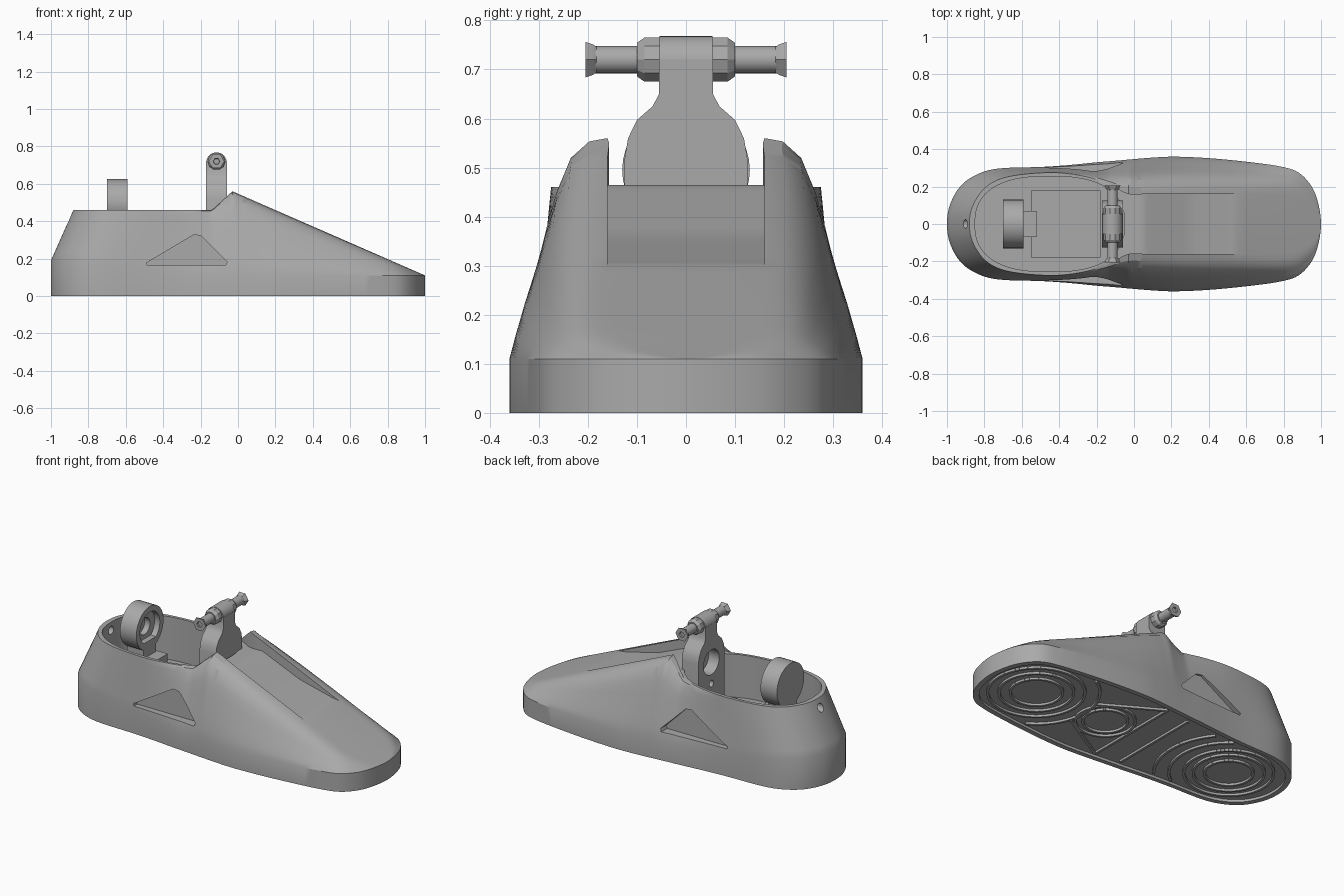
import bpy, bmesh, math
from mathutils import Vector

if "Cube" in bpy.data.objects:
    bpy.data.objects.remove(bpy.data.objects["Cube"])

grey = bpy.data.materials.new("plain grey")
grey.diffuse_color = (0.40, 0.40, 0.40, 1)
grey.use_nodes = True
grey.node_tree.nodes["Principled BSDF"].inputs["Base Color"].default_value = grey.diffuse_color


def finish(name, bm, smooth=True):
    bmesh.ops.remove_doubles(bm, verts=bm.verts, dist=1e-4)
    bmesh.ops.dissolve_degenerate(bm, edges=bm.edges, dist=1e-5)
    bmesh.ops.recalc_face_normals(bm, faces=bm.faces)
    me = bpy.data.meshes.new(name)
    bm.to_mesh(me)
    bm.free()
    me.materials.append(grey)
    ob = bpy.data.objects.new(name, me)
    bpy.context.collection.objects.link(ob)
    if smooth:
        soften(ob)
    return ob


def soften(ob):
    bpy.ops.object.select_all(action='DESELECT')
    ob.select_set(True)
    bpy.context.view_layer.objects.active = ob
    bpy.ops.object.shade_smooth_by_angle(angle=math.radians(28))


def place(axis, a, u, v):
    return {'X': (a, u, v), 'Y': (u, a, v), 'Z': (u, v, a)}[axis]


def prism(name, pts, axis, lo, hi, smooth=False):
    """Extrude a 2D outline along an axis."""
    bm = bmesh.new()
    a = [bm.verts.new(place(axis, lo, u, v)) for u, v in pts]
    b = [bm.verts.new(place(axis, hi, u, v)) for u, v in pts]
    bm.faces.new(a)
    bm.faces.new(b)
    n = len(pts)
    for i in range(n):
        bm.faces.new((a[i], a[(i + 1) % n], b[(i + 1) % n], b[i]))
    return finish(name, bm, smooth)


def box(name, x0, x1, y, z0, z1):
    return prism(name, [(x0, -y), (x1, -y), (x1, y), (x0, y)], 'Z', z0, z1)


def lathe(name, profile, axis, u, v, sides=32):
    """Turn (position, radius) pairs around an axis through u, v."""
    bm = bmesh.new()
    rings = []
    for a, r in profile:
        rings.append([bm.verts.new(place(axis, a, u + r * math.cos(t), v + r * math.sin(t)))
                      for t in (2 * math.pi * i / sides for i in range(sides))])
    for p, q in zip(rings, rings[1:]):
        for i in range(sides):
            j = (i + 1) % sides
            bm.faces.new((p[i], p[j], q[j], q[i]))
    bm.faces.new(rings[0])
    bm.faces.new(rings[-1])
    return finish(name, bm, True)


def cut(ob, cutter):
    m = ob.modifiers.new("cut", 'BOOLEAN')
    m.object, m.operation, m.solver = cutter, 'DIFFERENCE', 'EXACT'
    bpy.ops.object.select_all(action='DESELECT')
    bpy.context.view_layer.objects.active = ob
    ob.select_set(True)
    bpy.ops.object.modifier_apply(modifier=m.name)
    bpy.data.objects.remove(cutter)


def lerp_table(tab, x):
    if x <= tab[0][0]:
        return tab[0][1]
    for (a, p), (b, q) in zip(tab, tab[1:]):
        if x <= b:
            return p + (q - p) * (x - a) / (b - a)
    return tab[-1][1]


# Shell columns: base x, base y, base height, top x, top y, roundness
keys = [(-1, 0, .19, -.88, 0, 0), (-.985, .1, .19, -.865, .09, 0),
        (-.93, .2, .19, -.81, .18, 0), (-.84, .265, .185, -.73, .235, 0),
        (-.72, .297, .17, -.62, .262, 0), (-.5, .305, .14, -.45, .275, 0),
        (-.35, .315, .12, -.32, .265, .2), (-.2, .33, .11, -.2, .238, .4),
        (-.1, .338, .11, -.11, .2, .7), (0, .347, .11, -.03, .16, 1),
        (.1, .355, .11, .07, .16, 1), (.22, .36, .11, .22, .16, 1),
        (.4, .352, .11, .4, .16, 1), (.6, .333, .11, .6, .16, 1),
        (.78, .308, .11, .78, .158, 1), (.88, .275, .11, .88, .14, 1),
        (.95, .2, .11, .95, .09, 1), (.985, .11, .11, .985, .05, 1), (1, 0, .11, 1, 0, 1)]
flip = lambda k: (k[0], -k[1], k[2], k[3], -k[4], k[5])
ext = [flip(keys[1])] + keys + [flip(keys[-2])]
cols = []
for i in range(len(keys) - 1):
    p0, p1, p2, p3 = ext[i:i + 4]
    for s in range(5):
        t = s / 5
        cols.append([.5 * (2 * b + (c - a) * t + (2 * a - 5 * b + 4 * c - d) * t * t
                           + (3 * b - a - 3 * c + d) * t ** 3) for a, b, c, d in zip(p0, p1, p2, p3)])
cols.append(list(keys[-1]))

top_line = [(-.88, .46), (-.14, .46), (-.03, .56), (1, .11)]
slot_line = [(-1, .465), (.05, .465), (.30, .36), (.55, .30), (.56, .9), (1, .9)]
rise = [0, .15, .3, .45, .6, .76, .91, .985, 1]
dome = [1, .93, .85, .75, .66, .55, .4, .2, 0]


def column(k):
    xb, yb, zb, xt, yt, rnd = k
    zt = max(lerp_table(top_line, xt), zb)
    pts = [(xb * .97, yb * .92, .015), (xb * .97, yb * .92, 0), (xb, yb, 0)]
    for c, d in zip(rise, dome):
        a = (1 - c) + (d - (1 - c)) * min(max(rnd, 0), 1)
        pts.append((xb + (xt - xb) * c, yt + (yb - yt) * a, zb + (zt - zb) * c))
    pts.append((xt, yt, min(zt, lerp_table(slot_line, xt))))
    return pts


# Foot shell with recessed sole and instep slot
bm = bmesh.new()
sides = []
for sgn in (1, -1):
    grid = [[bm.verts.new((x, y * sgn, z)) for x, y, z in column(k)] for k in cols]
    sides.append(grid)
    for p, q in zip(grid, grid[1:]):
        for j in range(len(p) - 1):
            bm.faces.new((p[j], q[j], q[j + 1], p[j + 1]))
for i in range(len(cols) - 1):
    for j in (0, -1):
        bm.faces.new((sides[0][i][j], sides[0][i + 1][j], sides[1][i + 1][j], sides[1][i][j]))
shell = finish("foot_shell", bm, False)

# Ankle opening, side triangles and heel hole
oval = []
for i in range(64):
    c, s = math.cos(i * math.pi / 32), math.sin(i * math.pi / 32)
    oval.append((-.45 + .40 * math.copysign(abs(c) ** .8, c), .255 * math.copysign(abs(s) ** .8, s)))
cut(shell, prism("opening_cutter", oval, 'Z', .2, .7))
tri = [Vector(p) for p in ((-.51, .165), (-.04, .165), (-.215, .34))]
soft_tri = []
for i, p in enumerate(tri):
    for other in (tri[i - 1], tri[(i + 1) % 3]):
        soft_tri.append(tuple(p + (other - p).normalized() * .025))
for lo, hi in ((.272, .5), (-.5, -.272)):
    cut(shell, prism("triangle_cutter", soft_tri, 'Y', lo, hi))
cut(shell, lathe("heel_hole_cutter", [(-1.1, .024), (-.78, .024)], 'X', 0, .41, 16))
soften(shell)

# Inner floor plate and rear mount
box("floor_plate", -.55, -.18, .18, .195, .215)
box("rear_pedestal", -.70, -.59, .06, .195, .42)
block = box("rear_block", -.595, -.52, .07, .195, .33)
cut(block, lathe("block_hole_cutter", [(-.55, .022), (-.45, .022)], 'X', 0, .28, 16))
lathe("rear_drum", [(-.70, .13), (-.59, .13), (-.59, .095), (-.625, .095),
                    (-.625, .05), (-.66, .05)], 'X', 0, .495, 40)

# Ankle bracket with round socket at the back
half = [(.125, .195), (.125, .52), (.118, .56), (.1, .597), (.068, .625), (.055, .65), (.055, .72)]
bracket = prism("ankle_bracket", half + [(-y, z) for y, z in reversed(half)], 'X', -.17, -.06)
cut(bracket, lathe("socket_cutter", [(-.25, .075), (-.10, .075)], 'X', 0, .49, 32))
cut(bracket, lathe("screw_cutter", [(-.25, .02), (-.12, .02)], 'X', 0, .36, 16))
soften(bracket)

# Cross shaft, hub and end caps
lathe("bracket_eye", [(-.054, .055), (.054, .055)], 'Y', -.115, .713)
lathe("shaft_hub", [(-.1, .036), (-.085, .047), (.085, .047), (.1, .036)], 'Y', -.115, .72, 10)
lathe("cross_shaft", [(-.19, .028), (.19, .028)], 'Y', -.115, .72, 24)
for s in (1, -1):
    lathe("shaft_end_cap", [(s * .182, .03), (s * .19, .036), (s * .205, .042), (s * .205, .018),
                            (s * .195, .016)], 'Y', -.115, .72, 6)

# Tread ridges under the sole
outline = [(k[0], k[1]) for k in cols]
tread = bmesh.new()


def ridge(pts, w=.007):
    for a, b in zip(pts, pts[1:]):
        a, b = Vector(a), Vector(b)
        if any(abs(p.x) > .96 or abs(p.y) > .9 * lerp_table(outline, p.x) for p in (a, b)):
            continue
        n = Vector((a.y - b.y, b.x - a.x)).normalized() * w
        corners = [a + n, b + n, b - n, a - n]
        lo = [tread.verts.new((p.x, p.y, .002)) for p in corners]
        hi = [tread.verts.new((p.x, p.y, .017)) for p in corners]
        tread.faces.new(lo)
        for i in range(4):
            tread.faces.new((lo[i], lo[i - 1], hi[i - 1], hi[i]))


def circle(cx, r):
    ridge([(cx + r * math.cos(i * math.pi / 36), r * math.sin(i * math.pi / 36)) for i in range(73)])


for cx, radii in ((.68, (.14, .20, .26, .34)), (.2, (.12, .16)), (-.66, (.13, .19, .24, .32, .40))):
    for r in radii:
        circle(cx, r)
for ends in (((.02, -.30), (.02, .30)), ((-.14, -.28), (-.14, .28)),
             ((.02, -.30), (.36, -.1)), ((.02, .30), (.36, .1))):
    a, b = Vector(ends[0]), Vector(ends[1])
    ridge([a.lerp(b, i / 20) for i in range(21)])
finish("sole_tread", tread, False)
